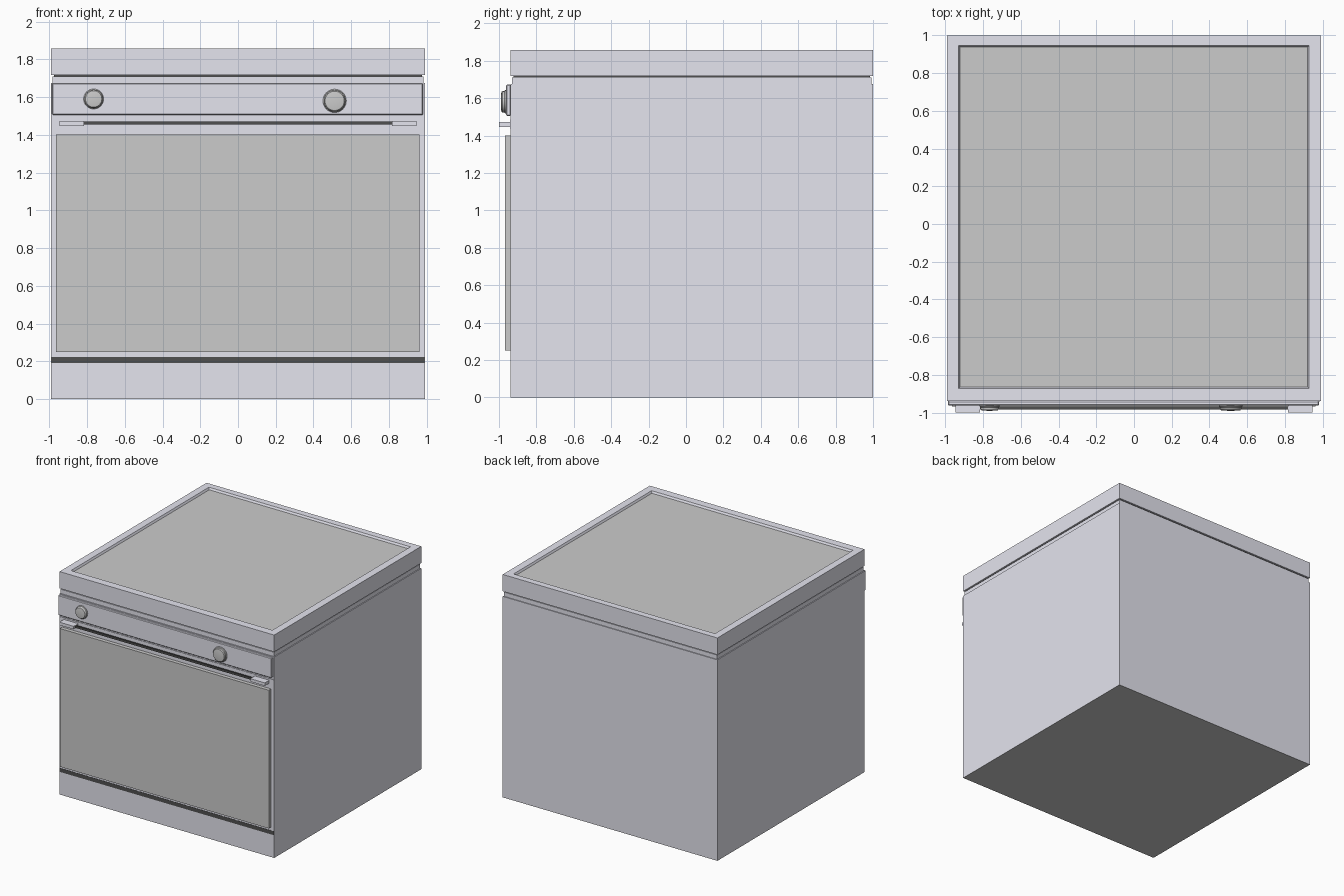
import bpy, bmesh, math
from mathutils import Matrix

if "Cube" in bpy.data.objects:
    bpy.data.objects.remove(bpy.data.objects["Cube"])


def material(name, rgb):
    m = bpy.data.materials.new(name)
    m.diffuse_color = (*rgb, 1)
    m.use_nodes = True
    m.node_tree.nodes["Principled BSDF"].inputs["Base Color"].default_value = m.diffuse_color
    return m


ENAMEL = material("enamel", (0.78, 0.78, 0.86))
DARK = material("dark_trim", (0.08, 0.08, 0.08))


def finish(name, bm, mat=None):
    bmesh.ops.recalc_face_normals(bm, faces=bm.faces)
    me = bpy.data.meshes.new(name)
    bm.to_mesh(me)
    bm.free()
    ob = bpy.data.objects.new(name, me)
    bpy.context.collection.objects.link(ob)
    if mat:
        me.materials.append(mat)
    return ob


def box(name, x, y, z, mat=None, bevel=0):
    bm = bmesh.new()
    bmesh.ops.create_cube(bm, size=1)
    for v in bm.verts:
        for i, (lo, hi) in enumerate((x, y, z)):
            v.co[i] = lo if v.co[i] < 0 else hi
    ob = finish(name, bm, mat)
    if bevel:
        mod = ob.modifiers.new("bevel", "BEVEL")
        mod.width, mod.segments = bevel, 1
    return ob


def knob(name, x, z, r):
    # lathed profile (radius, height), axis turned towards the front
    prof = [(0, 0), (r, 0), (r, .012), (r * .93, .016), (r * .91, .026),
            (r * .82, .032), (r * .6, .034), (0, .035)]
    bm = bmesh.new()
    vs = [bm.verts.new((a, 0, h)) for a, h in prof]
    es = [bm.edges.new(p) for p in zip(vs, vs[1:])]
    bmesh.ops.spin(bm, geom=vs + es, axis=(0, 0, 1), cent=(0, 0, 0),
                   angle=2 * math.pi, steps=32)
    bmesh.ops.remove_doubles(bm, verts=bm.verts, dist=1e-5)
    bm.transform(Matrix.Translation((x, -.955, z)) @ Matrix.Rotation(math.pi / 2, 4, 'X'))
    ob = finish(name, bm)
    bpy.context.view_layer.objects.active = ob
    ob.select_set(True)
    bpy.ops.object.shade_smooth_by_angle(angle=math.radians(30))
    ob.select_set(False)


W, F, B = .99, -.937, 1.0

# Cabinet, with stepped neck under the cooktop
box("cabinet", (-W, W), (F, B), (.002, 1.675), ENAMEL)
box("underside", (-W, W), (F, B), (0, .002))
box("neck", (-W + .007, W - .007), (F + .006, B - .007), (1.675, 1.71), ENAMEL)
box("neck_gap", (-W + .015, W - .015), (F + .014, B - .015), (1.71, 1.72), DARK)

# Cooktop frame: stacked rectangular loops give a chamfered recess
bm = bmesh.new()
inner = (-.93, .928, -.872, .946)
t = .009
pan = (inner[0] + t, inner[1] - t, inner[2] + t, inner[3] - t)
outer = (-W, W, F, B)
loops = []
for (x0, x1, y0, y1), z in ((outer, 1.718), (outer, 1.858), (inner, 1.858), (pan, 1.84)):
    loops.append([bm.verts.new(c) for c in ((x0, y0, z), (x1, y0, z), (x1, y1, z), (x0, y1, z))])
for a, b in zip(loops, loops[1:]):
    for i in range(4):
        j = (i + 1) % 4
        bm.faces.new((a[i], a[j], b[j], b[i]))
bm.faces.new(loops[0])
bm.faces.new(loops[-1])
finish("cooktop_frame", bm, ENAMEL)
box("cooktop_plate", pan[:2], pan[2:], (1.835, 1.842))

# Control panel and knobs
box("control_panel", (-.985, .981), (-.962, F), (1.505, 1.673), ENAMEL, .005)
knob("left_knob", -.765, 1.59, .053)
knob("right_knob", .512, 1.58, .062)

# Door handle: backing strip, two brackets, thin bar
box("handle_strip", (-.985, .985), (F - .004, F), (1.435, 1.485), ENAMEL)
for side, s in (("left", -1), ("right", 1)):
    box(side + "_handle_bracket", sorted((s * .815, s * .947)), (-1, F), (1.447, 1.472), ENAMEL)
box("handle_bar", (-.815, .815), (-.983, -.968), (1.454, 1.471), DARK)

# Oven door and plinth seam
box("oven_door", (-.965, .962), (-.968, F), (.25, 1.402))
box("plinth_seam", (-.988, .988), (F - .002, F), (.19, .222), DARK)
